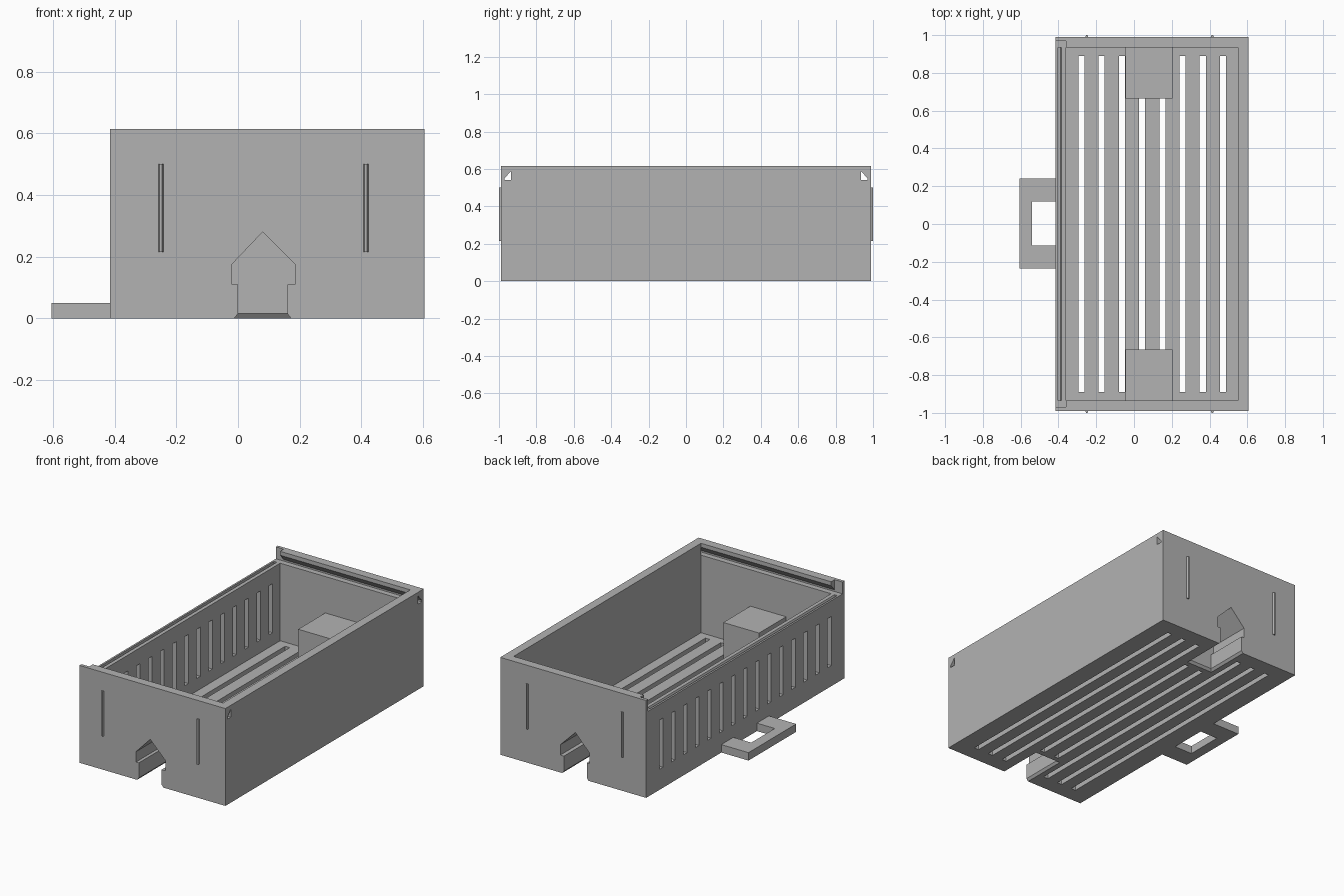
import bpy, bmesh
from mathutils import Vector

cube = bpy.data.objects.get("Cube")
if cube:
    bpy.data.objects.remove(cube, do_unlink=True)

grey = bpy.data.materials.new("plain_grey")
grey.use_nodes = True
grey.diffuse_color = (0.45, 0.45, 0.45, 1)
grey.node_tree.nodes["Principled BSDF"].inputs["Base Color"].default_value = grey.diffuse_color


def prism(bm, points, axis, start, end):
    """Extrude a 2D outline along an axis; the outline uses the other two axes in order."""
    def place(p, t):
        c = list(p)
        c.insert(axis, t)
        return Vector(c)
    face = bm.faces.new([bm.verts.new(place(p, start)) for p in points])
    new = bmesh.ops.extrude_face_region(bm, geom=[face])["geom"]
    verts = [g for g in new if isinstance(g, bmesh.types.BMVert)]
    move = place((0, 0), end - start)
    bmesh.ops.translate(bm, vec=move, verts=verts)


def box(bm, x0, x1, y0, y1, z0, z1):
    prism(bm, [(x0, y0), (x1, y0), (x1, y1), (x0, y1)], 2, z0, z1)


def make(name, bm):
    bmesh.ops.recalc_face_normals(bm, faces=bm.faces)
    mesh = bpy.data.meshes.new(name)
    bm.to_mesh(mesh)
    bm.free()
    mesh.materials.append(grey)
    ob = bpy.data.objects.new(name, mesh)
    bpy.context.collection.objects.link(ob)
    return ob


def combine(target, bm, operation="DIFFERENCE"):
    tool = make("tool", bm)
    tool.hide_render = True
    mod = target.modifiers.new("shape", "BOOLEAN")
    mod.operation = operation
    mod.solver = "EXACT"
    mod.object = tool
    bpy.context.view_layer.objects.active = target
    bpy.ops.object.modifier_apply(modifier=mod.name)
    bpy.data.objects.remove(tool, do_unlink=True)


LEFT, RIGHT, END, TOP = -0.415, 0.605, 0.99, 0.615
IN_LEFT, IN_RIGHT, IN_END, FLOOR = -0.36, 0.55, 0.935, 0.05
RIM = 0.54

# Open tray
bm = bmesh.new()
box(bm, LEFT, RIGHT, -END, END, 0, TOP)
tray = make("tray", bm)
bm = bmesh.new()
box(bm, IN_LEFT, IN_RIGHT, -IN_END, IN_END, FLOOR, 1)
combine(tray, bm)

# Mouth above the low wall where the lid slides in
bm = bmesh.new()
box(bm, -0.6, IN_LEFT, -0.97, 0.97, RIM, 1)
combine(tray, bm)

# Lid rails in both end walls, running out through the tall wall
bm = bmesh.new()
for s in (-1, 1):
    prism(bm, [(s * 0.97, RIM), (s * 0.97, 0.55), (s * IN_END, 0.59), (s * IN_END, RIM)],
          0, LEFT + 0.02, 0.7)
combine(tray, bm)

# Catch groove along the low rim
bm = bmesh.new()
prism(bm, [(-0.405, 0.56), (-0.402, 0.525), (-0.39, 0.525), (-0.375, 0.56)], 1, -IN_END, IN_END)
combine(tray, bm)

# Vent slots in the floor and in the low wall
bm = bmesh.new()
for i in range(8):
    x = -0.278 + 0.107 * i
    box(bm, x - 0.016, x + 0.016, -0.89, 0.89, -0.1, 0.1)
combine(tray, bm)
bm = bmesh.new()
for i in range(-7, 8):
    y = 0.12 * i
    box(bm, -0.5, -0.3, y - 0.018, y + 0.018, 0.13, 0.44)
combine(tray, bm)

# Socket housings inside both ends
bm = bmesh.new()
for s in (-1, 1):
    box(bm, -0.045, 0.205, s * 0.665, s * 0.96, 0, 0.31)
combine(tray, bm, "UNION")

# Arrow-shaped sockets, open at the end wall and underneath
arrow = [(0.0, -0.1), (0.16, -0.1), (0.16, 0.11), (0.185, 0.11), (0.185, 0.175),
         (0.08, 0.28), (-0.02, 0.175), (-0.02, 0.11), (0.0, 0.11)]
bm = bmesh.new()
for s in (-1, 1):
    prism(bm, arrow, 1, s * 0.71, s * 1.1)
combine(tray, bm)

# Flared lower edge of each socket
bm = bmesh.new()
for s in (-1, 1):
    corners = [(x, s * y, z) for z, grow in ((0, 0.012), (0.015, 0))
               for x in (-grow, 0.16 + grow) for y in (0.71 - grow, 1.1)]
    corners += [(x, y, -0.02) for x, y, z in corners if z == 0]
    bmesh.ops.convex_hull(bm, input=[bm.verts.new(c) for c in corners])
combine(tray, bm)

# Pull handle
bm = bmesh.new()
prism(bm, [(LEFT, -0.235), (-0.605, -0.235), (-0.605, 0.24), (LEFT, 0.24),
           (LEFT, 0.12), (-0.54, 0.12), (-0.54, -0.115), (LEFT, -0.115)], 2, 0, 0.05)
make("pull_handle", bm)

# Slim grip ribs on both end walls
bm = bmesh.new()
for s in (-1, 1):
    for x in (-0.25, 0.415):
        prism(bm, [(x - 0.008, s * END), (x - 0.004, s), (x + 0.004, s), (x + 0.008, s * END)],
              2, 0.215, 0.5)
make("grip_ribs", bm)
